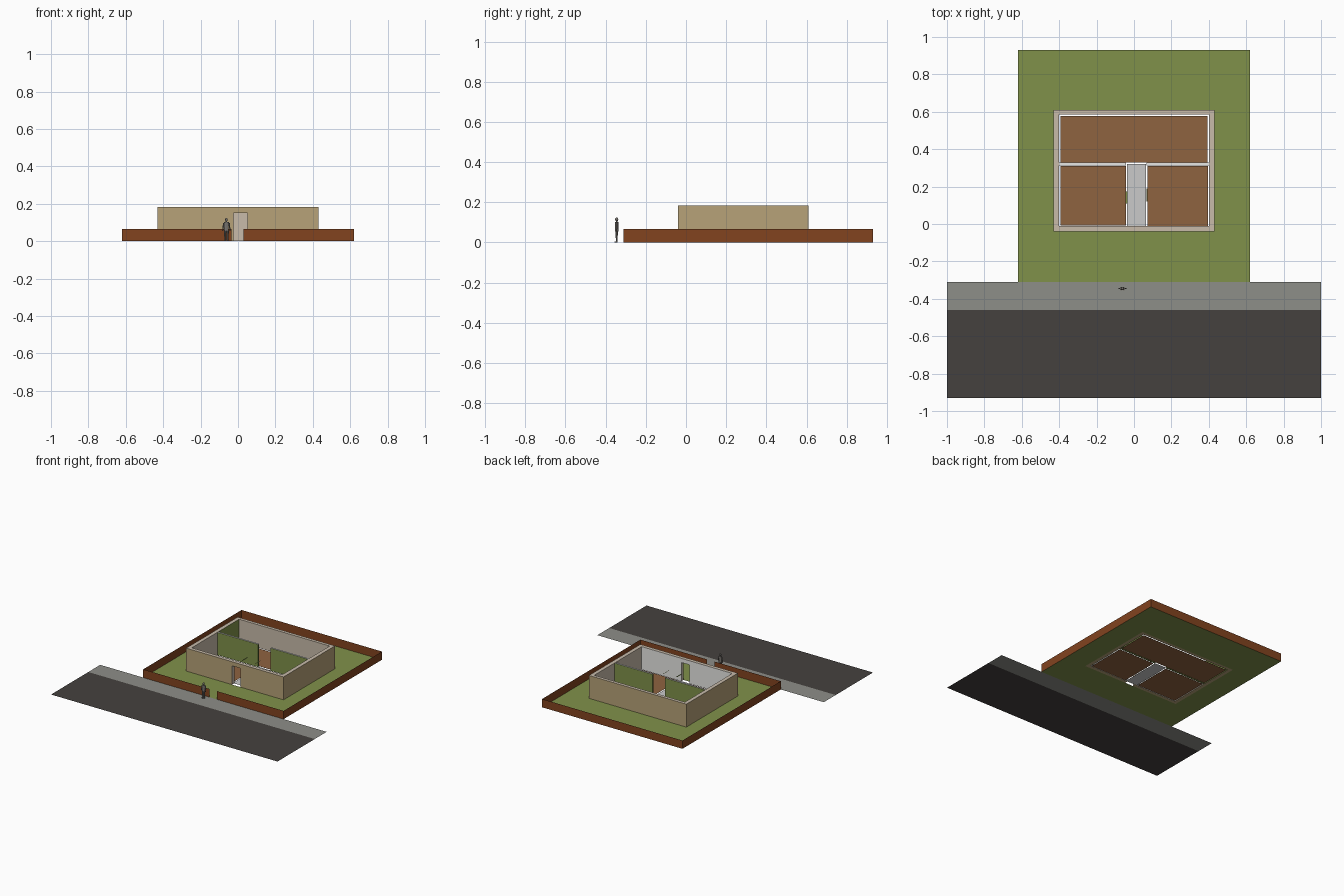
import bpy, bmesh, math
from mathutils import Matrix, Vector

if "Cube" in bpy.data.objects:
    bpy.data.objects.remove(bpy.data.objects["Cube"])


def mat(name, hexcode):
    m = bpy.data.materials.new(name)
    rgb = [int(hexcode[i:i + 2], 16) / 255 for i in (0, 2, 4)]
    m.diffuse_color = [c / 12.92 if c <= 0.04045 else ((c + 0.055) / 1.055) ** 2.4 for c in rgb] + [1]
    m.use_nodes = True
    m.node_tree.nodes["Principled BSDF"].inputs["Base Color"].default_value = m.diffuse_color
    return m


GRASS = mat("grass_green", "80914A")
ASPHALT = mat("asphalt", "45413F")
GREY = mat("pavement_grey", "8D8E88")
FENCE = mat("fence_brown", "82431F")
TAN = mat("outer_wall_tan", "B7A278")
BEIGE = mat("inner_wall_beige", "C8BBAA")
FLOOR = mat("floor_brown", "8F6340")
HALL = mat("hall_floor_grey", "CACACA")
WHITE = mat("white_paint", "F4F4F2")
SKIN = mat("figure_grey", "77736E")


def finish(name, bm, mats):
    me = bpy.data.meshes.new(name)
    bm.to_mesh(me)
    bm.free()
    for m in mats:
        me.materials.append(m)
    ob = bpy.data.objects.new(name, me)
    bpy.context.collection.objects.link(ob)
    return ob


def add_box(bm, x0, x1, y0, y1, z0, z1):
    m = Matrix.Translation(((x0 + x1) / 2, (y0 + y1) / 2, (z0 + z1) / 2)) @ Matrix.Diagonal((x1 - x0, y1 - y0, z1 - z0, 1))
    bmesh.ops.create_cube(bm, size=1, matrix=m)


def add_quad(bm, *pts):
    bm.faces.new([bm.verts.new(p) for p in pts])


def slab(name, x0, x1, y0, y1, material, z=0.0):
    bm = bmesh.new()
    add_quad(bm, (x0, y0, z), (x1, y0, z), (x1, y1, z), (x0, y1, z))
    return finish(name, bm, [material])


# House footprint, inner faces, wall height
X, Y0, Y1, H = 0.43, -0.04, 0.61, 0.183
XI, YI0, YI1 = 0.4, -0.012, 0.585
DL, DR, DH = -0.024, 0.05, 0.15
LOT, FRONT, BACK = 0.62, -0.31, 0.93

# Street
slab("road", -1, 1, -0.93, -0.46, ASPHALT)
slab("sidewalk", -1, 1, -0.46, FRONT, GREY)

# Lawn as a frame around the house
bm = bmesh.new()
for a, b, c, d in ((-LOT, LOT, FRONT, Y0), (-LOT, LOT, Y1, BACK), (-LOT, -X, Y0, Y1), (X, LOT, Y0, Y1)):
    add_quad(bm, (a, c, 0), (b, c, 0), (b, d, 0), (a, d, 0))
finish("lawn", bm, [GRASS])

# Boundary fence, thin sheets with a gate gap
bm = bmesh.new()
for (ax, ay), (bx, by) in (((-LOT, FRONT), (-0.035, FRONT)), ((0.03, FRONT), (LOT, FRONT)),
                           ((LOT, FRONT), (LOT, BACK)), ((LOT, BACK), (-LOT, BACK)), ((-LOT, BACK), (-LOT, FRONT))):
    add_quad(bm, (ax, ay, 0), (bx, by, 0), (bx, by, 0.066), (ax, ay, 0.066))
finish("boundary_fence", bm, [FENCE])

# Outer walls with the front doorway; inner faces painted by direction
bm = bmesh.new()
for b in ((-X, -XI, Y0, 0.325, 0, H), (-X, -XI, 0.325, Y1, 0, H), (XI, X, Y0, Y1, 0, H),
          (-XI, XI, YI1, Y1, 0, H), (-XI, DL, Y0, YI0, 0, H), (DR, XI, Y0, YI0, 0, H),
          (DL, DR, Y0, YI0, DH, H)):
    add_box(bm, *b)
bm.normal_update()
for f in bm.faces:
    c, n = f.calc_center_median(), f.normal
    outside = abs(c.x) > X - 0.001 or c.y < Y0 + 0.001 or c.y > Y1 - 0.001
    if n.z > 0.5:
        f.material_index = 1
    elif outside or n.z < -0.5:
        f.material_index = 0
    elif n.y > 0.5:
        f.material_index = 2      # inside of the front wall
    elif n.x > 0.5 and c.x < -0.3 and c.y > 0.33:
        f.material_index = 3      # back room side wall
    else:
        f.material_index = 1
finish("outer_walls", bm, [TAN, BEIGE, WHITE, GRASS])

# Room floors
slab("back_room_floor", -0.393, 0.393, 0.33, 0.578, FLOOR)
slab("left_room_floor", -0.393, -0.043, -0.008, 0.31, FLOOR)
slab("right_room_floor", 0.073, 0.395, -0.01, 0.31, FLOOR)
slab("hall_floor", -0.037, 0.065, -0.015, 0.32, HALL)

# Cross partition with a doorway between the halves, white top edge
bm = bmesh.new()
for x0, x1 in ((-XI, -0.042), (0.068, XI)):
    add_box(bm, x0, x1, 0.314, 0.328, 0, H - 0.002)
bm.normal_update()
for f in bm.faces:
    f.material_index = 1 if f.normal.z > 0.5 else 0
finish("partition_walls", bm, [GRASS, WHITE])

# Small door headers beside the hall
slab("left_door_header", -0.045, -0.035, 0.11, 0.175, GRASS, 0.13)
slab("right_door_header", 0.067, 0.071, 0.12, 0.19, GRASS, 0.13)

# Standing figure on the sidewalk
bm = bmesh.new()
PX, PY = -0.062, -0.345


def limb(a, b, r0, r1, flat=1.0):
    a, b = Vector(a), Vector(b)
    d = b - a
    m = (Matrix.Translation((a + b) / 2 + Vector((PX, PY, 0))) @ Matrix.Diagonal((1, flat, 1, 1))
         @ d.to_track_quat('Z', 'Y').to_matrix().to_4x4())
    bmesh.ops.create_cone(bm, cap_ends=True, segments=10, radius1=r0, radius2=r1, depth=d.length, matrix=m)


for s in (-1, 1):
    limb((s * 0.006, 0, 0), (s * 0.007, 0, 0.058), 0.004, 0.0065)          # leg
    limb((s * 0.020, 0, 0.055), (s * 0.014, 0, 0.098), 0.0025, 0.004)      # arm
    add_box(bm, PX + s * 0.006 - 0.004, PX + s * 0.006 + 0.004, PY - 0.01, PY + 0.005, 0, 0.005)
limb((0, 0, 0.055), (0, 0, 0.082), 0.013, 0.013, 0.65)                     # hips
limb((0, 0, 0.082), (0, 0, 0.103), 0.013, 0.014, 0.65)                     # chest
limb((0, 0, 0.102), (0, 0, 0.11), 0.004, 0.004)                            # neck
bmesh.ops.create_uvsphere(bm, u_segments=12, v_segments=8, radius=0.0085,
                          matrix=Matrix.Translation((PX, PY, 0.115)) @ Matrix.Diagonal((0.85, 0.95, 1.1, 1)))
finish("standing_figure", bm, [SKIN])
